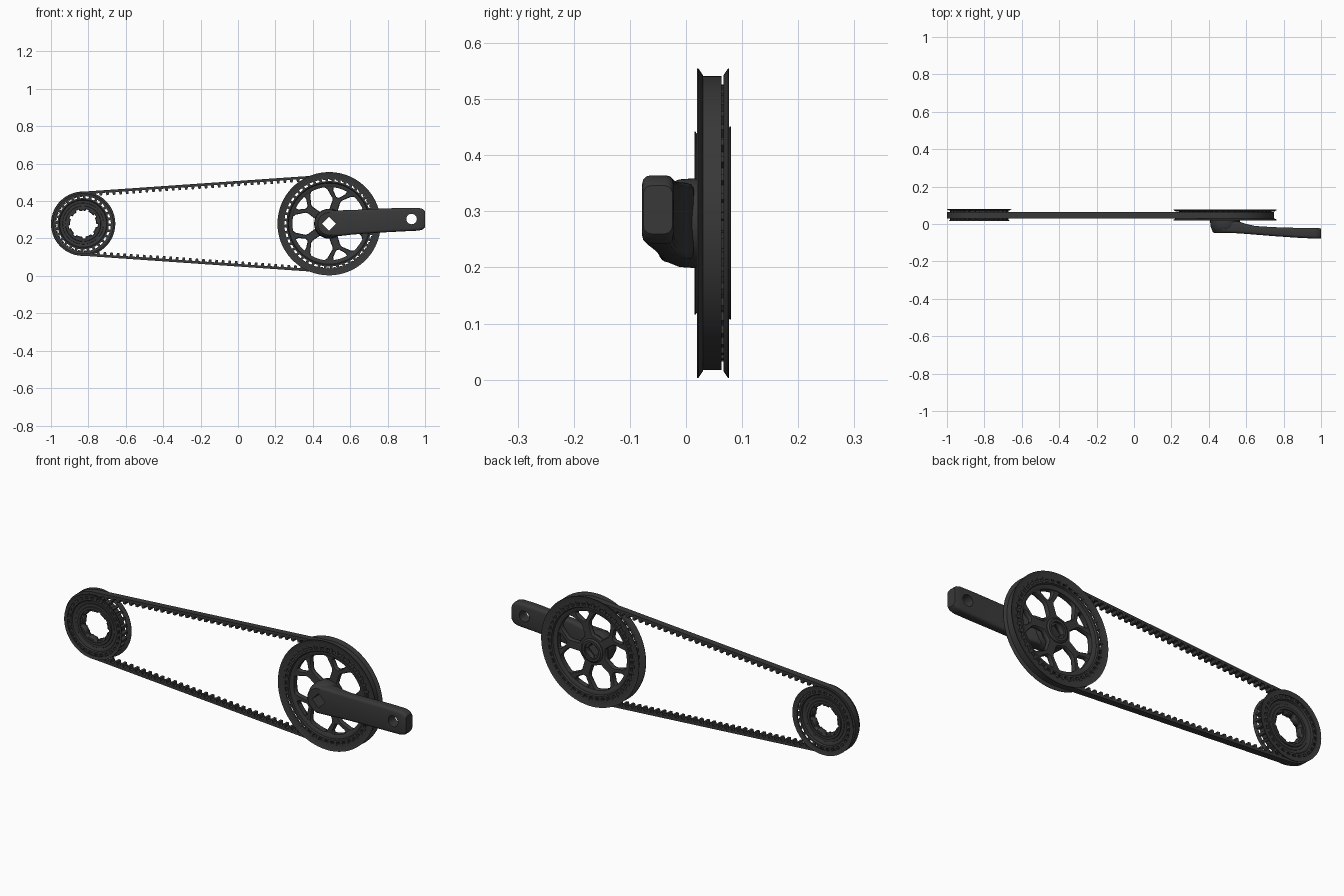
import bpy, bmesh, math
from mathutils import Vector

if "Cube" in bpy.data.objects:
    bpy.data.objects.remove(bpy.data.objects["Cube"])

Z = 0.279                      # axle height
SMALL, BIG = -0.828, 0.487     # axle positions along x
RS, RB = 0.157, 0.248          # belt inner radii
N_SMALL, N_BIG, N_BELT = 28, 44, 111
Y0, Y1 = 0.022, 0.075          # inner faces of the flanges


def material(name, value):
    m = bpy.data.materials.new(name)
    m.use_nodes = True
    col = (value, value, value, 1)
    m.diffuse_color = col
    m.node_tree.nodes["Principled BSDF"].inputs["Base Color"].default_value = col
    return m


DARK = material("dark grey", 0.04)


def activate(ob):
    bpy.ops.object.select_all(action='DESELECT')
    ob.select_set(True)
    bpy.context.view_layer.objects.active = ob


def finish(name, bm, smooth=True):
    bmesh.ops.recalc_face_normals(bm, faces=bm.faces)
    me = bpy.data.meshes.new(name)
    bm.to_mesh(me)
    bm.free()
    me.materials.append(DARK)
    ob = bpy.data.objects.new(name, me)
    bpy.context.collection.objects.link(ob)
    activate(ob)
    if smooth:
        bpy.ops.object.shade_smooth_by_angle(angle=math.radians(35))
    return ob


def skin(bm, rings, closed):
    """Bridge equal rings of points; cap the ends when the loop is open."""
    vs = [[bm.verts.new(p) for p in ring] for ring in rings]
    n = len(vs[0])
    for i in range(len(vs) if closed else len(vs) - 1):
        a, b = vs[i], vs[(i + 1) % len(vs)]
        for j in range(n):
            k = (j + 1) % n
            bm.faces.new((a[j], a[k], b[k], b[j]))
    if not closed:
        bm.faces.new(vs[0])
        bm.faces.new(vs[-1])


def lathe(name, cx, profile, segs=96):
    """Spin a closed (radius, y) profile about an axle."""
    bm = bmesh.new()
    angles = [math.tau * i / segs for i in range(segs)]
    skin(bm, [[(cx + r * math.cos(a), y, Z + r * math.sin(a)) for r, y in profile]
              for a in angles], True)
    return finish(name, bm)


def polar(points, turn=0):
    return [(r * math.cos(math.radians(a + turn)), r * math.sin(math.radians(a + turn)))
            for r, a in points]


def circle(r, n=96):
    return polar([(r, 360 * i / n) for i in range(n)])


def plate(name, cx, y, half, outlines):
    """Flat plate whose inner outlines become holes."""
    cu = bpy.data.curves.new(name, 'CURVE')
    cu.dimensions, cu.fill_mode = '2D', 'BOTH'
    cu.extrude, cu.bevel_depth, cu.offset = half - 0.003, 0.003, -0.003
    cu.bevel_resolution = 0
    for pts in outlines:
        sp = cu.splines.new('POLY')
        sp.points.add(len(pts) - 1)
        for p, (u, v) in zip(sp.points, pts):
            p.co = (u, v, 0, 1)
        sp.use_cyclic_u = True
    cu.materials.append(DARK)
    ob = bpy.data.objects.new(name, cu)
    bpy.context.collection.objects.link(ob)
    ob.location, ob.rotation_euler = (cx, y, Z), (math.pi / 2, 0, 0)
    activate(ob)
    bpy.ops.object.convert(target='MESH')


def tooth(bm, p, n, w0, w1, h0, h1, y0, y1):
    """Tapered bar across the belt, from height h0 to h1 along normal n."""
    t = Vector((-n.y, n.x))
    quad = [p + n * h0 - t * w0, p + n * h0 + t * w0, p + n * h1 + t * w1, p + n * h1 - t * w1]
    skin(bm, [[(q.x, y, q.y) for q in quad] for y in (y0, y1)], False)


def direction(a):
    return Vector((math.cos(a), math.sin(a)))


# Belt path: arc, lower run, arc, upper run
dist = BIG - SMALL
tilt = math.asin((RB - RS) / dist)
run = dist * math.cos(tilt)
arc_s, arc_b = RS * (math.pi - 2 * tilt), RB * (math.pi + 2 * tilt)
total = arc_s + arc_b + 2 * run
start_s, start_b = math.pi / 2 + tilt, 1.5 * math.pi - tilt
cs, cb = Vector((SMALL, Z)), Vector((BIG, Z))


def path(s):
    if s < arc_s:
        n = direction(start_s + s / RS)
        return cs + n * RS, n
    s -= arc_s
    if s < run:
        n = direction(start_b)
        return (cs + n * RS).lerp(cb + n * RB, s / run), n
    s -= run
    if s < arc_b:
        n = direction(start_b + s / RB)
        return cb + n * RB, n
    n = direction(start_s)
    return (cb + n * RB).lerp(cs + n * RS, (s - arc_b) / run), n


# Toothed belt
bm = bmesh.new()
rings = []
steps = N_BELT * 3
for i in range(steps):
    p, n = path(total * i / steps)
    q = p + n * 0.014
    rings.append([(p.x, 0.03, p.y), (q.x, 0.03, q.y), (q.x, 0.063, q.y), (p.x, 0.063, p.y)])
skin(bm, rings, True)
pitch = total / N_BELT
for i in range(N_BELT):
    p, n = path(pitch * i)
    tooth(bm, p, n, 0.006, 0.009, -0.014, 0.002, 0.03, 0.063)
finish("toothed_belt", bm)


# Sprocket teeth sit between the belt teeth
def sprocket_teeth(name, centre, r, count, first):
    bm = bmesh.new()
    for i in range(count):
        n = direction(first + math.tau * (i + 0.5) / count)
        tooth(bm, centre + n * r, n, 0.008, 0.006, -0.024, -0.001, Y0, Y1)
    finish(name, bm, False)


sprocket_teeth("rear_sprocket_teeth", cs, RS, N_SMALL, start_s)
sprocket_teeth("front_sprocket_teeth", cb, RB, N_BIG,
               start_b + ((-(arc_s + run)) % pitch) / RB)


# Flared flange rings
def flange(name, cx, r_in, r_out, y, flare):
    t = math.copysign(0.004, flare)
    lathe(name, cx, [(r_in, y - t), (r_in, y + t / 2), (r_out - 0.012, y + t / 2),
                     (r_out, y + flare), (r_out, y + flare - t / 2), (r_out - 0.012, y - t)])


flange("rear_sprocket_outer_flange", SMALL, 0.148, 0.163, 0.021, -0.006)
flange("rear_sprocket_inner_flange", SMALL, 0.148, 0.172, 0.075, 0.005)
flange("front_sprocket_outer_flange", BIG, 0.239, 0.276, 0.026, -0.006)
flange("front_sprocket_inner_flange", BIG, 0.239, 0.276, 0.071, 0.006)


# Sprocket rims with stepped faces
def rim(name, cx, r_in, r_out):
    e = 0.012
    lathe(name, cx, [(r_in, 0.034), (r_in + e, 0.028), (r_out - e, 0.028), (r_out - 0.008, Y0),
                     (r_out, Y0), (r_out, Y1), (r_out - 0.008, Y1), (r_out - e, 0.067),
                     (r_in + e, 0.067), (r_in, 0.061)])


rim("rear_sprocket_rim", SMALL, 0.105, 0.137)
rim("front_sprocket_rim", BIG, 0.196, 0.228)

# Rear sprocket body with a splined bore
bore = []
for k in range(9):
    bore += polar([(0.070, 0), (0.070, 13), (0.070, 26), (0.079, 27), (0.079, 39), (0.070, 40)], 40 * k)
plate("rear_sprocket_body", SMALL, 0.0475, 0.017, [circle(0.112), bore])
lathe("rear_sprocket_lock_ring", SMALL, [(0.082, 0.025), (0.094, 0.025), (0.097, 0.035),
                                         (0.097, 0.06), (0.094, 0.07), (0.082, 0.07)])

# Front sprocket spider: five forked arms
square = polar([(0.037, 90 * k) for k in range(4)])
holes = [circle(0.205), square]
for k in range(5):
    holes.append(polar([(0.078, -19), (0.078, 19), (0.125, 26), (0.140, 25), (0.185, 15), (0.196, 11),
                        (0.198, 0), (0.196, -11), (0.185, -15), (0.140, -25), (0.125, -26)], 72 * k + 36))
    holes.append(polar([(0.148, -3), (0.148, 3), (0.180, 11), (0.196, 11),
                        (0.198, 0), (0.196, -11), (0.180, -11)], 72 * k))
plate("front_sprocket_spider", BIG, 0.0465, 0.012, holes)
lathe("axle_collar", BIG, [(0.040, 0.05), (0.040, 0.068), (0.052, 0.068), (0.060, 0.062), (0.060, 0.05)], 48)


# Crank: tapered hub and a curved arm
hub = lathe("crank_hub", BIG, [(0.020, 0.036), (0.076, 0.036), (0.080, 0.015), (0.078, -0.012),
                               (0.066, -0.042), (0.060, -0.047), (0.020, -0.047)], 48)


def section(x, zc, h, yf, yb):
    c = min(0.014, (yb - yf) * 0.3)
    ring = []
    for y, z, a0 in ((yb - c, h - c, 0), (yf + c, h - c, 90), (yf + c, c - h, 180), (yb - c, c - h, 270)):
        for k in range(4):
            a = math.radians(a0 + 30 * k)
            ring.append((x, y + c * math.cos(a), zc + z + c * math.sin(a)))
    return ring


bm = bmesh.new()
skin(bm, [section(*s) for s in (
    (0.470, 0.279, 0.070, -0.046, 0.020), (0.560, 0.283, 0.068, -0.050, 0.013),
    (0.600, 0.286, 0.066, -0.053, 0.000), (0.650, 0.289, 0.065, -0.057, -0.011),
    (0.750, 0.295, 0.064, -0.065, -0.017), (0.880, 0.301, 0.063, -0.074, -0.021),
    (0.965, 0.303, 0.061, -0.078, -0.022), (0.988, 0.303, 0.055, -0.078, -0.022),
    (1.000, 0.303, 0.043, -0.076, -0.024))], False)
arm = finish("crank_arm", bm)


# Axle and pedal holes
def cut(ob, sides, r, x, z):
    bpy.ops.mesh.primitive_cylinder_add(vertices=sides, radius=r, depth=0.4, location=(x, 0, z),
                                        rotation=(math.pi / 2, 0, 0))
    cutter = bpy.context.object
    cutter.hide_render = True
    mod = ob.modifiers.new("hole", 'BOOLEAN')
    mod.operation, mod.solver, mod.object = 'DIFFERENCE', 'EXACT', cutter
    activate(ob)
    bpy.ops.object.modifier_apply(modifier=mod.name)
    bpy.data.objects.remove(cutter)


cut(hub, 4, 0.037, BIG, Z)
cut(arm, 4, 0.037, BIG, Z)
cut(arm, 32, 0.028, 0.928, 0.304)
